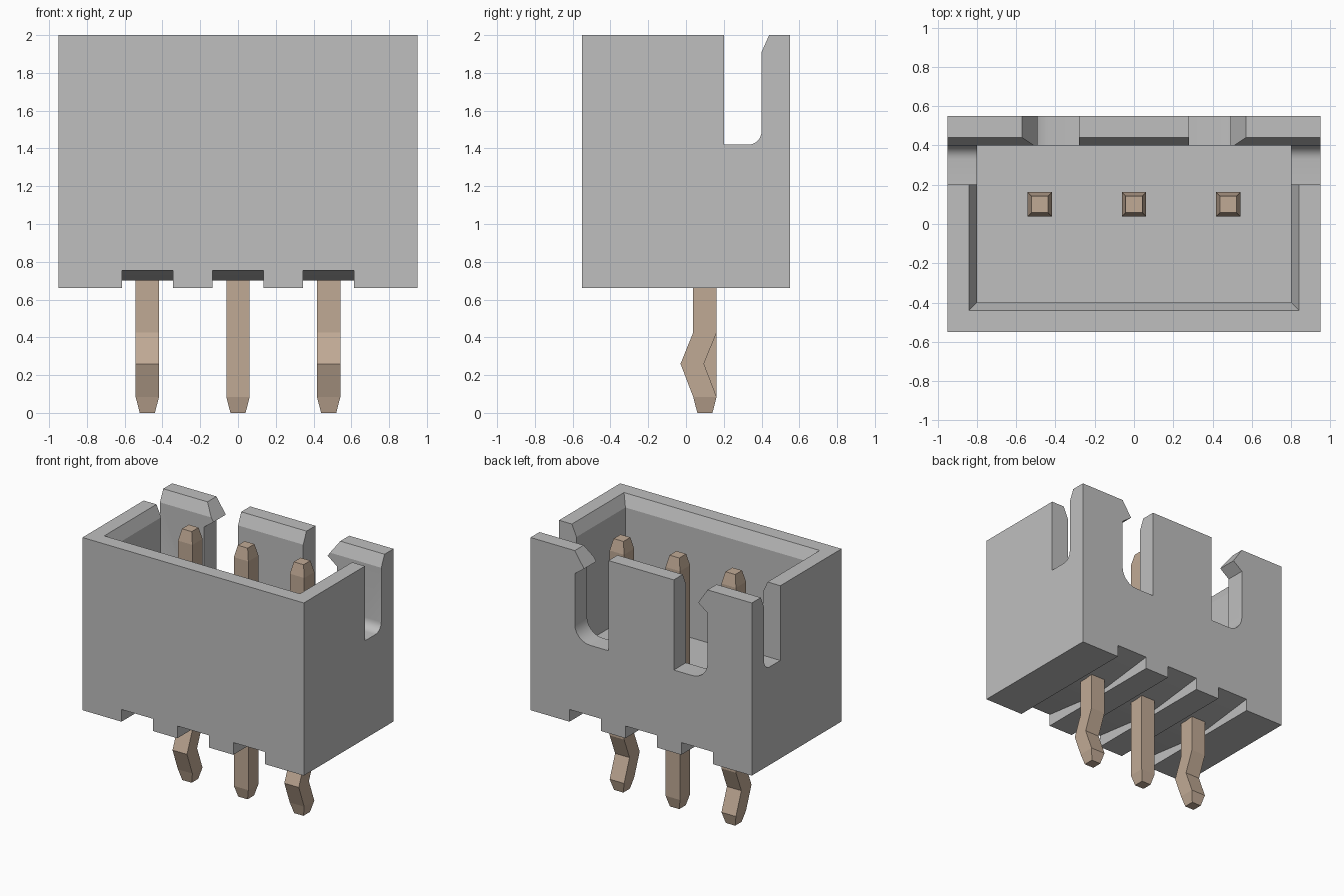
import bpy, bmesh, math
from mathutils import Vector

if "Cube" in bpy.data.objects:
    bpy.data.objects.remove(bpy.data.objects["Cube"])


def material(name, rgb):
    m = bpy.data.materials.new(name)
    m.use_nodes = True
    m.diffuse_color = (*rgb, 1)
    m.node_tree.nodes["Principled BSDF"].inputs["Base Color"].default_value = (*rgb, 1)
    return m


grey = material("housing grey", (0.52, 0.52, 0.52))
tan = material("pin tan", (0.53, 0.40, 0.30))


def finish(name, bm, mat):
    bmesh.ops.recalc_face_normals(bm, faces=bm.faces)
    mesh = bpy.data.meshes.new(name)
    bm.to_mesh(mesh)
    bm.free()
    mesh.materials.append(mat)
    ob = bpy.data.objects.new(name, mesh)
    bpy.context.collection.objects.link(ob)
    return ob


def prism(name, pts, axis, lo, hi, mat=grey):
    """Extrude a closed outline along 'x' (y,z points) or 'y' (x,z points)."""
    bm = bmesh.new()
    place = (lambda a, b: (lo, a, b)) if axis == "x" else (lambda a, b: (a, lo, b))
    face = bm.faces.new([bm.verts.new(place(a, b)) for a, b in pts])
    new = bmesh.ops.extrude_face_region(bm, geom=[face])["geom"]
    step = Vector((hi - lo, 0, 0)) if axis == "x" else Vector((0, hi - lo, 0))
    bmesh.ops.translate(bm, vec=step, verts=[v for v in new if isinstance(v, bmesh.types.BMVert)])
    return finish(name, bm, mat)


def loft(name, sections, mat):
    """Join rectangles (z, centre x, centre y, half x, half y) from bottom to top."""
    bm = bmesh.new()
    rings = [[bm.verts.new((cx + sx * hx, cy + sy * hy, z))
              for sx, sy in ((-1, -1), (1, -1), (1, 1), (-1, 1))]
             for z, cx, cy, hx, hy in sections]
    for a, b in zip(rings, rings[1:]):
        for i in range(4):
            j = (i + 1) % 4
            bm.faces.new((a[i], a[j], b[j], b[i]))
    bm.faces.new(rings[0])
    bm.faces.new(rings[-1])
    return finish(name, bm, mat)


def corner(cx, cz, r, n=6):
    """Quarter arc from straight down to straight right."""
    return [(cx + r * math.sin(t), cz - r * math.cos(t))
            for t in (math.pi / 2 * i / n for i in range(n + 1))]


# Housing block
BOTTOM, FLOOR, TOP = 0.66, 1.05, 2.0
PITCH, PIN_Y = 0.48, 0.10
housing = loft("housing", [(BOTTOM, 0, 0, 0.95, 0.55), (TOP, 0, 0, 0.95, 0.55)], grey)

# Open cavity with a bevelled rim
cutters = [loft("cavity_cutter", [(FLOOR, 0, 0, 0.80, 0.40), (1.91, 0, 0, 0.80, 0.40),
                                  (2.09, 0, 0, 0.88, 0.48)], grey)]

# Slots through both side walls, with the bevelled back wall edge
cutters.append(prism("side_slot_cutter",
                     [(0.20, 2.09), (0.20, 1.42)] + corner(0.33, 1.49, 0.07)
                     + [(0.40, 1.91), (0.48, 2.09)], "x", -1.2, 1.2))

# Barbed slots in the back wall
slot = ([(0.28, 2.12), (0.28, 1.30)] + corner(0.44, 1.43, 0.13)
        + [(0.57, 1.82), (0.49, 1.88), (0.57, 2.0), (0.65, 2.12)])
for s in (-1, 1):
    cutters.append(prism("back_slot_cutter", [(s * x, z) for x, z in slot], "y", 0.3, 0.8))

# Underside channels, shallow in the middle and deeper at both ends
channel = [(-0.65, 0.5), (0.65, 0.5), (0.65, 0.767), (0.10, 0.70), (-0.10, 0.70), (-0.65, 0.767)]
for i in (-1, 0, 1):
    cutters.append(prism("channel_cutter", channel, "x", i * PITCH - 0.135, i * PITCH + 0.135))

bpy.context.view_layer.objects.active = housing
for c in cutters:
    c.hide_render = True
    mod = housing.modifiers.new("cut", "BOOLEAN")
    mod.operation, mod.solver, mod.object = "DIFFERENCE", "EXACT", c
    bpy.ops.object.modifier_apply(modifier=mod.name)
    bpy.data.objects.remove(c)

# Smooth only the rounded slot corners
bpy.ops.object.select_all(action="DESELECT")
housing.select_set(True)
bpy.ops.object.shade_smooth_by_angle(angle=math.radians(20))

# Pins: the outer two are kinked towards the front below the housing
for name, i in (("right_pin", -1), ("middle_pin", 0), ("left_pin", 1)):
    x = i * PITCH
    path = [(0.0, 0, 0.04), (0.085, 0, 0.062)]
    if i:
        path += [(0.26, -0.067, 0.062), (0.425, 0, 0.062)]
    path += [(1.86, 0, 0.062), (1.95, 0, 0.042)]
    loft(name, [(z, x, PIN_Y + dy, h, h) for z, dy, h in path], tan)
